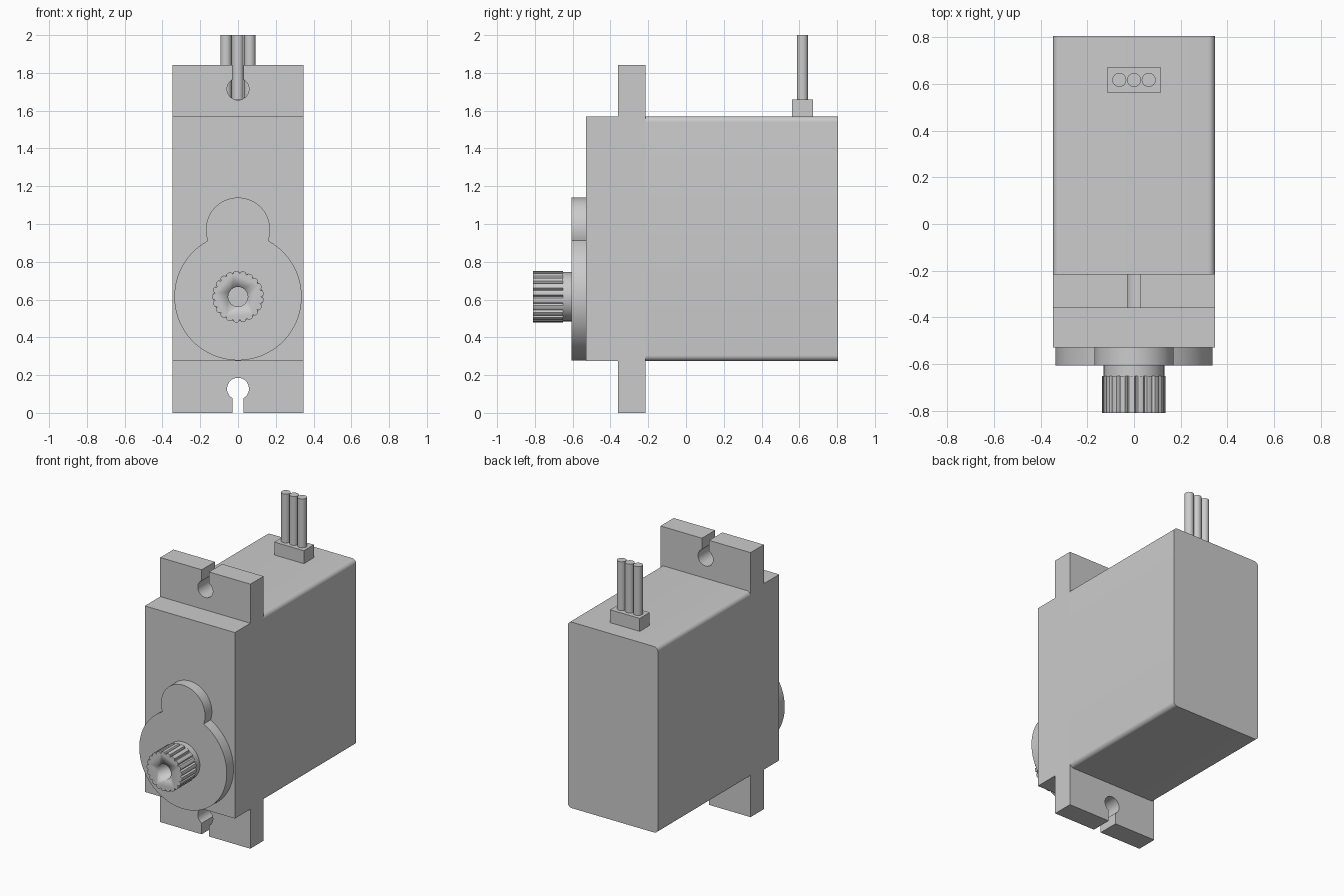
import bpy, bmesh
from math import sin, cos, pi, asin, atan2, radians

if "Cube" in bpy.data.objects:
    bpy.data.objects.remove(bpy.data.objects["Cube"])

grey = bpy.data.materials.new("plain grey")
grey.use_nodes = True
GREY = (0.6, 0.6, 0.6, 1)
grey.diffuse_color = GREY
grey.node_tree.nodes["Principled BSDF"].inputs["Base Color"].default_value = GREY

HALF = 0.347            # half width of the case
LOW, HIGH = 0.275, 1.57  # case bottom and top
MID = (LOW + HIGH) / 2


def arc(cx, cz, r, start, end, n):
    """Points on an arc, angles in radians."""
    return [(cx + r * cos(start + (end - start) * i / n),
             cz + r * sin(start + (end - start) * i / n)) for i in range(n + 1)]


def circle(cx, cz, r, n=48):
    return arc(cx, cz, r, 0, 2 * pi, n)[:-1]


def rectangle(x, z0, z1):
    return [(-x, z0), (x, z0), (x, z1), (-x, z1)]


def prism(name, outline, start, end, axis="y", smooth=True):
    """Extrude an outline along y (x, z points) or z (x, y points)."""
    place = (lambda a, b, t: (a, t, b)) if axis == "y" else (lambda a, b, t: (a, b, t))
    bm = bmesh.new()
    face = bm.faces.new([bm.verts.new(place(a, b, start)) for a, b in outline])
    ext = bmesh.ops.extrude_face_region(bm, geom=[face], use_keep_orig=True)
    moved = [v for v in ext["geom"] if isinstance(v, bmesh.types.BMVert)]
    bmesh.ops.translate(bm, verts=moved, vec=place(0, 0, end - start))
    bmesh.ops.recalc_face_normals(bm, faces=bm.faces)
    mesh = bpy.data.meshes.new(name)
    bm.to_mesh(mesh)
    bm.free()
    mesh.materials.append(grey)
    obj = bpy.data.objects.new(name, mesh)
    bpy.context.collection.objects.link(obj)
    if smooth:
        bpy.ops.object.select_all(action="DESELECT")
        obj.select_set(True)
        bpy.context.view_layer.objects.active = obj
        bpy.ops.object.shade_smooth_by_angle(angle=radians(30))
    return obj


# Case: square front section and a rear section with rounded long edges
prism("front_case", rectangle(HALF, LOW, HIGH), -0.53, -0.215, smooth=False)
R = 0.03
rounded = []
for i, (sx, sz) in enumerate([(1, 1), (-1, 1), (-1, -1), (1, -1)]):
    cz = HIGH - R if sz > 0 else LOW + R
    rounded += arc(sx * (HALF - R), cz, R, i * pi / 2, (i + 1) * pi / 2, 8)
prism("rear_case", rounded, -0.215, 0.805)

# Mounting tabs with keyhole slots, mirrored top and bottom
slot, hole, hole_z = 0.028, 0.058, 0.128
gap = asin(slot / hole)
tab = [(HALF, 0), (HALF, LOW), (-HALF, LOW), (-HALF, 0), (-slot, 0)]
tab += arc(0, hole_z, hole, -pi / 2 - gap, -5 * pi / 2 + gap, 36)
tab += [(slot, 0)]
prism("lower_mounting_tab", tab, -0.36, -0.215)
prism("upper_mounting_tab", [(x, 1.842 - z) for x, z in tab], -0.36, -0.215)

# Gear cover: a large disc merged with a smaller one above it
big_z, big_r, small_z, small_r = 0.615, 0.337, 0.97, 0.17
d = small_z - big_z
meet = (d * d + big_r ** 2 - small_r ** 2) / (2 * d)
half = (big_r ** 2 - meet ** 2) ** 0.5
a_big = atan2(meet, half)
a_small = atan2(meet - d, half)
cover = arc(0, big_z, big_r, pi - a_big, 2 * pi + a_big, 64)
cover += arc(0, small_z, small_r, a_small, pi - a_small, 40)[1:-1]
prism("gear_cover", cover, -0.605, -0.53)

# Output shaft: plain collar, then a toothed spline with a screw hole
prism("shaft_collar", circle(0, big_z, 0.13), -0.65, -0.6)
TEETH = 21
teeth = []
for i in range(TEETH):
    for part, r in [(0, 0.122), (0.2, 0.135), (0.5, 0.137), (0.8, 0.135)]:
        a = 2 * pi * (i + part) / TEETH
        teeth.append((r * cos(a), big_z + r * sin(a)))
spline = prism("output_spline", teeth, -0.81, -0.65)
cutter = prism("screw_hole_cutter", circle(0, big_z, 0.052, 32), -0.9, -0.66)
cut = spline.modifiers.new("screw hole", "BOOLEAN")
cut.operation, cut.solver, cut.object = "DIFFERENCE", "EXACT", cutter
bpy.context.view_layer.objects.active = spline
bpy.ops.object.modifier_apply(modifier=cut.name)
bpy.data.objects.remove(cutter)

# Cable strain relief and its three wires
prism("cable_block", rectangle(0.114, 0.562, 0.672), HIGH - 0.01, 1.66, "z", False)
for name, x in [("left", 0.063), ("middle", 0), ("right", -0.063)]:
    prism(name + "_wire", circle(x, 0.617, 0.03, 24), 1.65, 2.0, "z")
